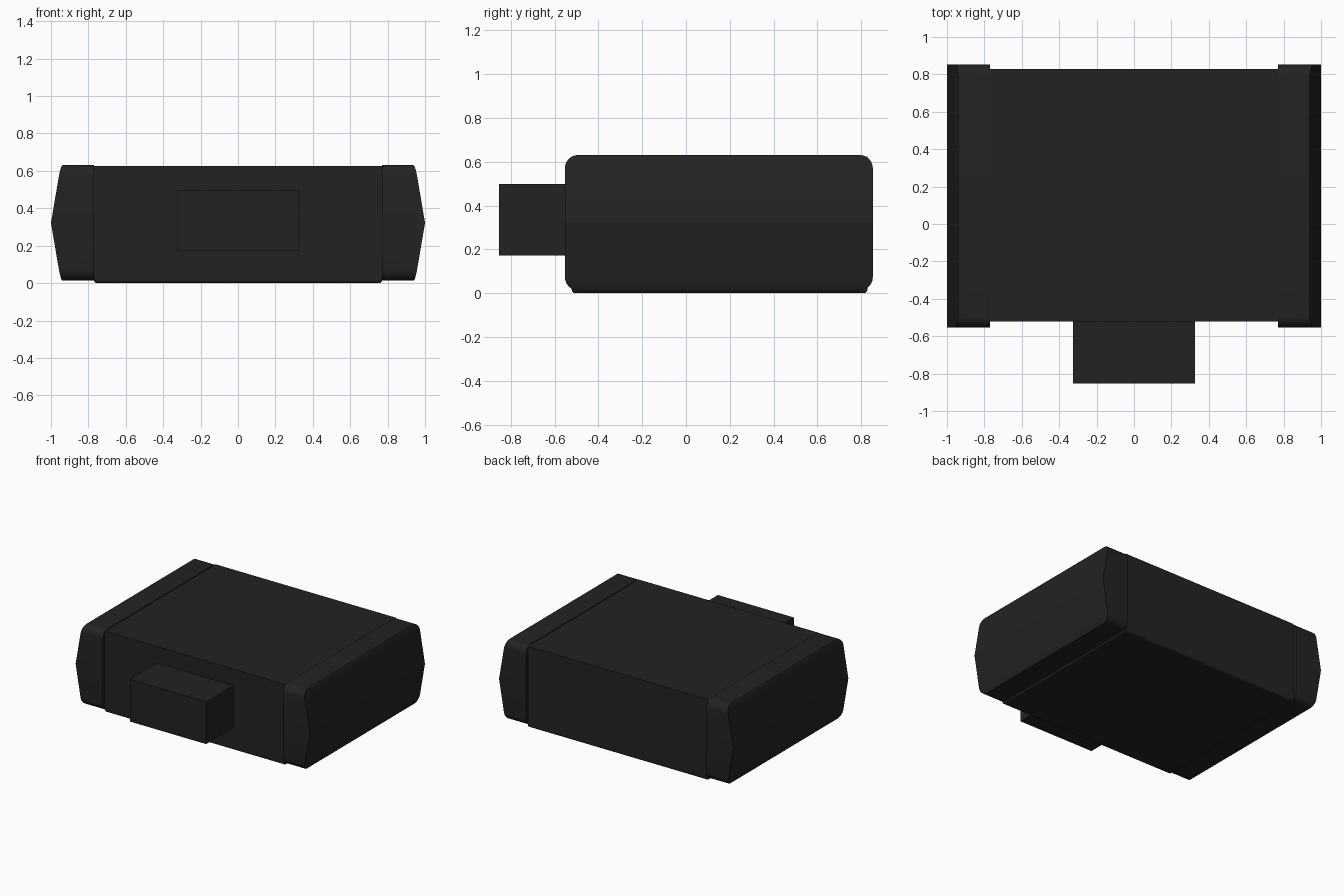
import bpy, bmesh, math

default = bpy.data.objects.get("Cube")
if default:
    bpy.data.objects.remove(default)

black = bpy.data.materials.new("matte_black")
black.use_nodes = True
black.diffuse_color = (0.0165, 0.0165, 0.0165, 1)
black.node_tree.nodes["Principled BSDF"].inputs["Base Color"].default_value = black.diffuse_color


def finish(bm, name):
    bmesh.ops.recalc_face_normals(bm, faces=bm.faces)
    mesh = bpy.data.meshes.new(name)
    bm.to_mesh(mesh)
    bm.free()
    mesh.materials.append(black)
    obj = bpy.data.objects.new(name, mesh)
    bpy.context.collection.objects.link(obj)
    return obj


def box(name, lo, hi, bevel=0):
    bm = bmesh.new()
    bmesh.ops.create_cube(bm, size=1)
    for v in bm.verts:
        v.co = [(a + b) / 2 + c * (b - a) for a, b, c in zip(lo, hi, v.co)]
    if bevel:
        # soften the edges around the underside
        edges = [e for e in bm.edges if all(v.co.z < lo[2] + 0.001 for v in e.verts)]
        bmesh.ops.bevel(bm, geom=edges, offset=bevel, segments=3, profile=0.5, affect='EDGES')
    return finish(bm, name)


# Central casing and the protruding front block
box("main_body", (-0.77, -0.522, 0), (0.77, 0.828, 0.625), bevel=0.015)
box("front_plug", (-0.325, -0.853, 0.172), (0.325, -0.52, 0.498))

# Rounded end cap with a wedge-shaped outer face, mirrored to the other end
Y_MID, Z_MID, HALF_Y, HALF_Z, RADIUS, STEPS = 0.15, 0.322, 0.703, 0.309, 0.06, 6
upper = []
for i in range(STEPS + 1):
    a = i / STEPS * math.pi / 2
    dz = HALF_Z - RADIUS + RADIUS * math.sin(a)
    hy = HALF_Y - RADIUS + RADIUS * math.cos(a)
    x = 1 - 0.17 * dz - 0.009 * (1 - math.cos(a))
    upper.append((dz, hy, x))
levels = [(-dz, hy, x) for dz, hy, x in reversed(upper)] + [(0, HALF_Y, 1)] + upper

bm = bmesh.new()
rings = [[bm.verts.new((px, Y_MID + s * hy, Z_MID + dz))
          for px, s in ((0.77, -1), (x, -1), (x, 1), (0.77, 1))]
         for dz, hy, x in levels]
for low, high in zip(rings, rings[1:]):
    for k in range(4):
        n = (k + 1) % 4
        bm.faces.new((low[k], low[n], high[n], high[k]))
bm.faces.new(rings[0])
bm.faces.new(rings[-1])
caps = finish(bm, "end_caps")
caps.modifiers.new("mirror_ends", 'MIRROR').use_axis[0] = True

bpy.ops.object.select_all(action='DESELECT')
caps.select_set(True)
bpy.context.view_layer.objects.active = caps
bpy.ops.object.shade_smooth_by_angle(angle=math.radians(16))
